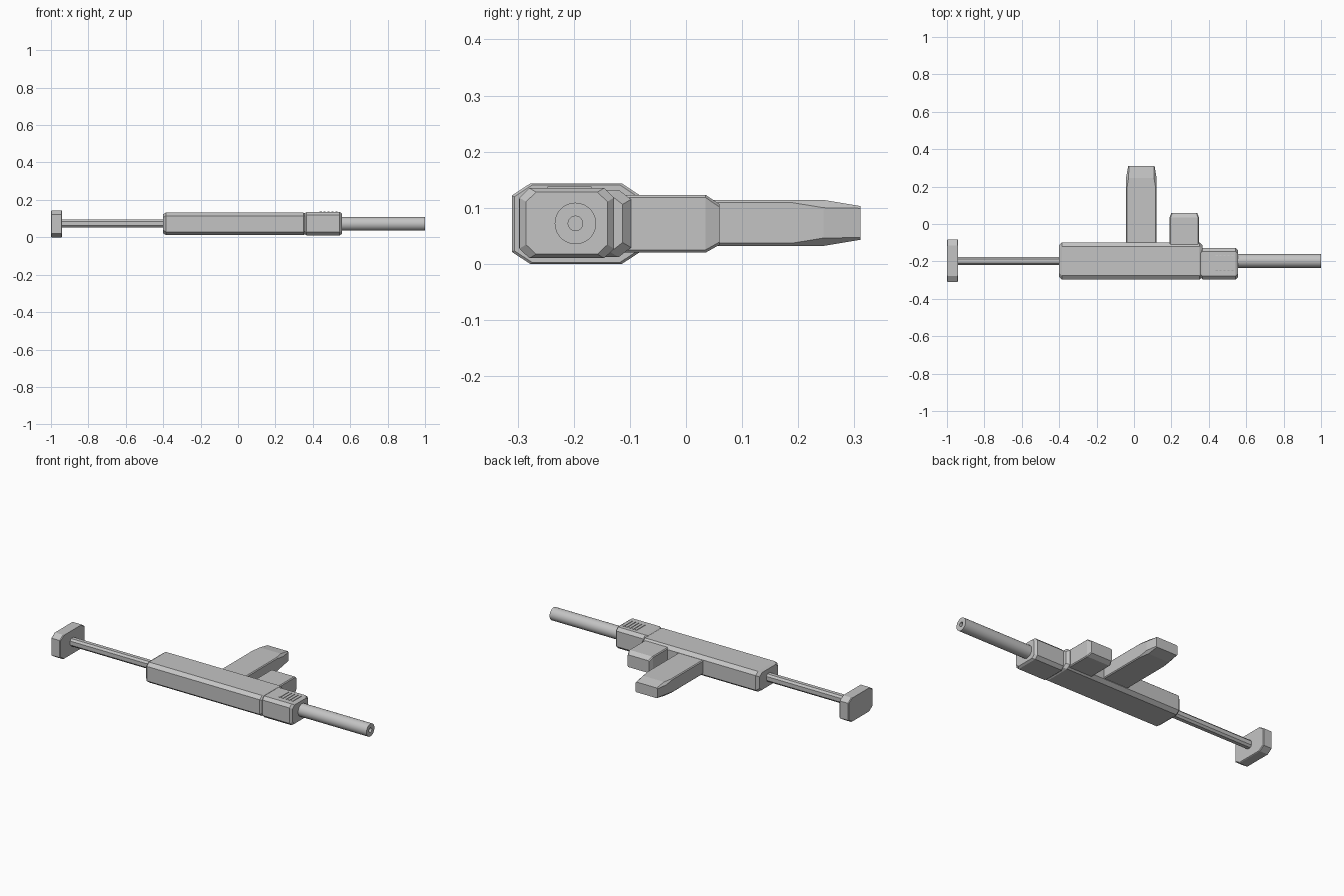
import bpy
import bmesh
import math

cube = bpy.data.objects.get("Cube")
if cube:
    bpy.data.objects.remove(cube, do_unlink=True)

grey = bpy.data.materials.new("plain grey")
grey.use_nodes = True
colour = (0.55, 0.55, 0.55, 1)
grey.diffuse_color = colour
grey.node_tree.nodes["Principled BSDF"].inputs["Base Color"].default_value = colour


def finish(name, bm):
    bmesh.ops.recalc_face_normals(bm, faces=bm.faces)
    mesh = bpy.data.meshes.new(name)
    bm.to_mesh(mesh)
    bm.free()
    mesh.materials.append(grey)
    obj = bpy.data.objects.new(name, mesh)
    bpy.context.collection.objects.link(obj)
    return obj


def octagon(a0, a1, b0, b1, ca, cb):
    return [(a0 + ca, b0), (a1 - ca, b0), (a1, b0 + cb), (a1, b1 - cb),
            (a1 - ca, b1), (a0 + ca, b1), (a0, b1 - cb), (a0, b0 + cb)]


def loft(name, axis, stations):
    """Join chamfered rectangles (position, a0, a1, b0, b1, chamfers) along an axis."""
    bm = bmesh.new()
    rings = []
    for t, *section in stations:
        rings.append([bm.verts.new((t, a, b) if axis == "X" else (a, t, b))
                      for a, b in octagon(*section)])
    for r, s in zip(rings, rings[1:]):
        for i in range(8):
            j = (i + 1) % 8
            bm.faces.new((r[i], r[j], s[j], s[i]))
    bm.faces.new(rings[0])
    bm.faces.new(rings[-1])
    return finish(name, bm)


def bevelled_bar(name, x0, x1, section, inset):
    """Bar along x with both ends chamfered by inset."""
    a0, a1, b0, b1, ca, cb = section
    small = (a0 + inset, a1 - inset, b0 + inset * 0.6, b1 - inset * 0.6, ca, cb)
    return loft(name, "X", [(x0, *small), (x0 + inset, *section),
                            (x1 - inset, *section), (x1, *small)])


AXIS_Y, AXIS_Z = -0.197, 0.072

# Main body and front block
bevelled_bar("receiver_body", -0.4, 0.365, (-0.298, -0.098, 0.012, 0.132, 0.022, 0.017), 0.015)
bevelled_bar("front_block", 0.355, 0.555, (-0.297, -0.128, 0.01, 0.135, 0.018, 0.017), 0.012)

# Raised ridges on the front block
for i in range(5):
    x = 0.437 + i * 0.021
    loft("vent_ridge", "X", [(x + d, -0.248, -0.168, 0.13, 0.138, 0.002, 0.001)
                             for d in (0, 0.011)])

# Shoulder stock: rod and butt plate
loft("stock_rod", "X", [(x, AXIS_Y - 0.021, AXIS_Y + 0.021, 0.051, 0.096, 0.01, 0.011)
                        for x in (-0.95, -0.39)])
bevelled_bar("butt_plate", -1, -0.94, (-0.31, -0.082, 0, 0.143, 0.032, 0.021), 0.004)

# Magazine stub with tapered end
loft("magazine", "Y", [(-0.12, 0.19, 0.347, 0.02, 0.123, 0.005, 0.005),
                       (0.035, 0.19, 0.347, 0.02, 0.123, 0.005, 0.005),
                       (0.06, 0.2, 0.338, 0.034, 0.106, 0.005, 0.005)])

# Hand grip with chamfers that widen towards the tapered end
loft("hand_grip", "Y", [(-0.12, -0.043, 0.121, 0.032, 0.114, 0.005, 0.005),
                        (0.19, -0.043, 0.121, 0.032, 0.114, 0.005, 0.005),
                        (0.245, -0.043, 0.121, 0.032, 0.114, 0.014, 0.014),
                        (0.311, -0.031, 0.11, 0.043, 0.103, 0.004, 0.004)])

# Hollow barrel, turned from a profile
bm = bmesh.new()
profile = [(0.54, 0), (0.54, 0.037), (1, 0.037), (1, 0.013), (0.94, 0.013), (0.94, 0)]
verts = [bm.verts.new((x, AXIS_Y + r, AXIS_Z)) for x, r in profile]
edges = [bm.edges.new(pair) for pair in zip(verts, verts[1:])]
bmesh.ops.spin(bm, geom=verts + edges, cent=(0, AXIS_Y, AXIS_Z), axis=(1, 0, 0),
               angle=math.tau, steps=32)
bmesh.ops.remove_doubles(bm, verts=bm.verts, dist=0.0001)
barrel = finish("barrel", bm)
bpy.ops.object.select_all(action="DESELECT")
barrel.select_set(True)
bpy.context.view_layer.objects.active = barrel
bpy.ops.object.shade_smooth_by_angle(angle=math.radians(35))
